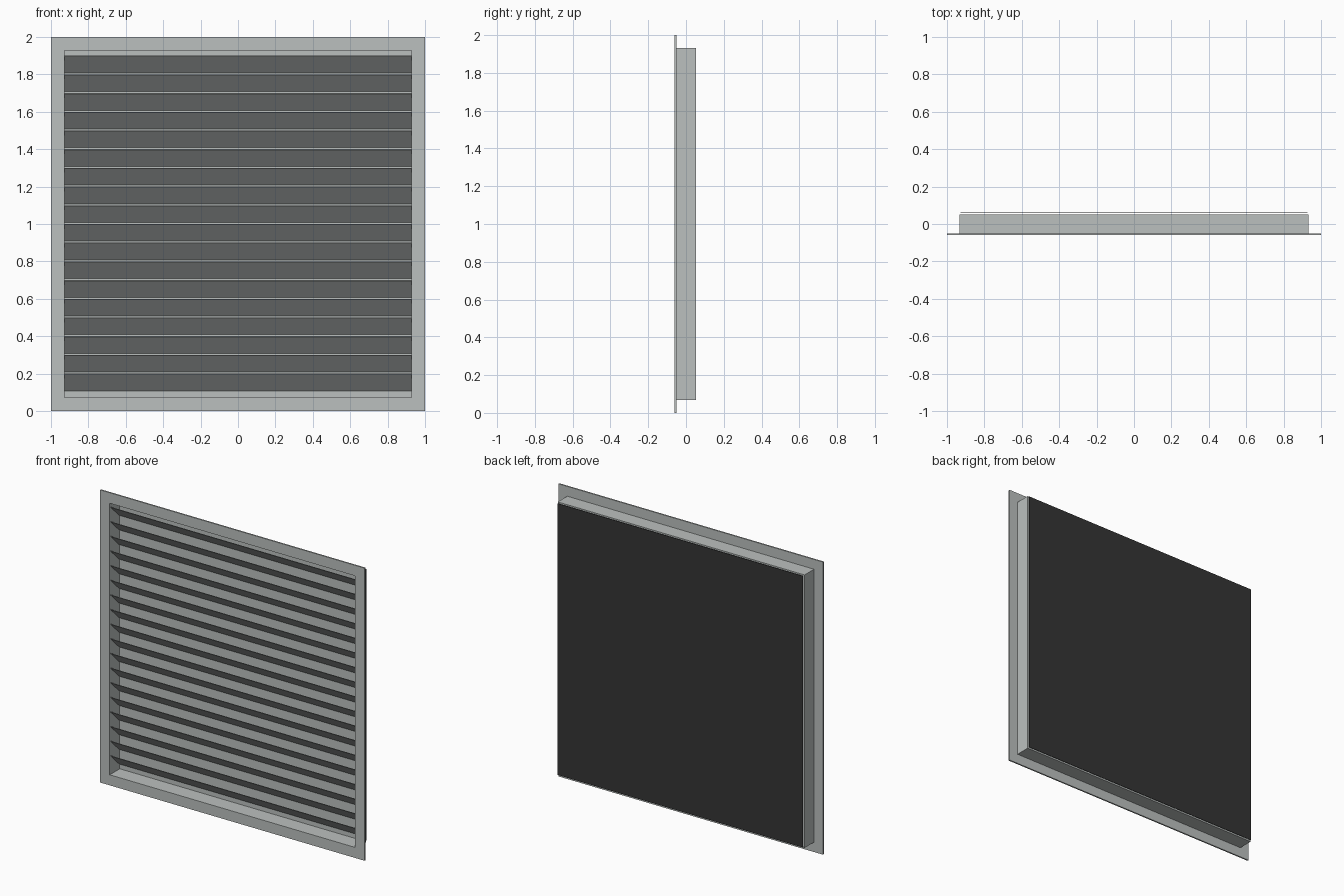
import bpy, bmesh
from mathutils import Vector

cube = bpy.data.objects.get("Cube")
if cube:
    bpy.data.objects.remove(cube, do_unlink=True)


def material(name, rgb):
    m = bpy.data.materials.new(name)
    m.use_nodes = True
    m.diffuse_color = (*rgb, 1)
    m.node_tree.nodes["Principled BSDF"].inputs["Base Color"].default_value = (*rgb, 1)
    return m


grey = material("light grey metal", (0.50, 0.53, 0.52))
black = material("black mesh", (0.035, 0.035, 0.035))
MID = 1.0            # height of the centre
OUTER, INNER = 0.933, 0.928


def finish(name, bm, mat):
    bmesh.ops.recalc_face_normals(bm, faces=bm.faces)
    me = bpy.data.meshes.new(name)
    bm.to_mesh(me)
    bm.free()
    me.materials.append(mat)
    ob = bpy.data.objects.new(name, me)
    bpy.context.collection.objects.link(ob)
    return ob


def frame(name, outer, inner, y0, y1):
    """Square ring with a rectangular section, open through y."""
    bm = bmesh.new()
    loops = []
    for half, y in ((outer, y0), (outer, y1), (inner, y1), (inner, y0)):
        loops.append([bm.verts.new((sx * half, y, MID + sz * half))
                      for sx, sz in ((-1, -1), (1, -1), (1, 1), (-1, 1))])
    for i in range(4):
        a, b = loops[i], loops[(i + 1) % 4]
        for j in range(4):
            k = (j + 1) % 4
            bm.faces.new((a[j], a[k], b[k], b[j]))
    return finish(name, bm, grey)


def panel(name, half, y0, y1, mat):
    bm = bmesh.new()
    bmesh.ops.create_cube(bm, size=1)
    bmesh.ops.scale(bm, verts=bm.verts, vec=(2 * half, y1 - y0, 2 * half))
    bmesh.ops.translate(bm, verts=bm.verts, vec=(0, (y0 + y1) / 2, MID))
    return finish(name, bm, mat)


# Front flange and the duct collar behind it
frame("front_flange", 1.0, INNER, -0.06, -0.05)
frame("collar", OUTER, INNER, -0.05, 0.052)

# Backing sheet inside the collar, and the dark mesh behind it
panel("backing_sheet", INNER, 0.048, 0.051, grey)
panel("rear_mesh", 0.928, 0.06, 0.062, black)

# Louvre blades: thin sheets sloping down towards the back
bm = bmesh.new()
lip = Vector((0, 0, 0.004))
for i in range(18):
    top = 0.196 + 0.1 * i
    front, back = Vector((0, -0.05, top)), Vector((0, 0.04, top - 0.088))
    section = (front, back, back + lip, front + lip)
    ends = [[bm.verts.new((x, p.y, p.z)) for p in section] for x in (-INNER, INNER)]
    for end in ends:
        bm.faces.new(end)
    for j in range(4):
        k = (j + 1) % 4
        bm.faces.new((ends[0][j], ends[0][k], ends[1][k], ends[1][j]))
finish("louvre_blades", bm, grey)
